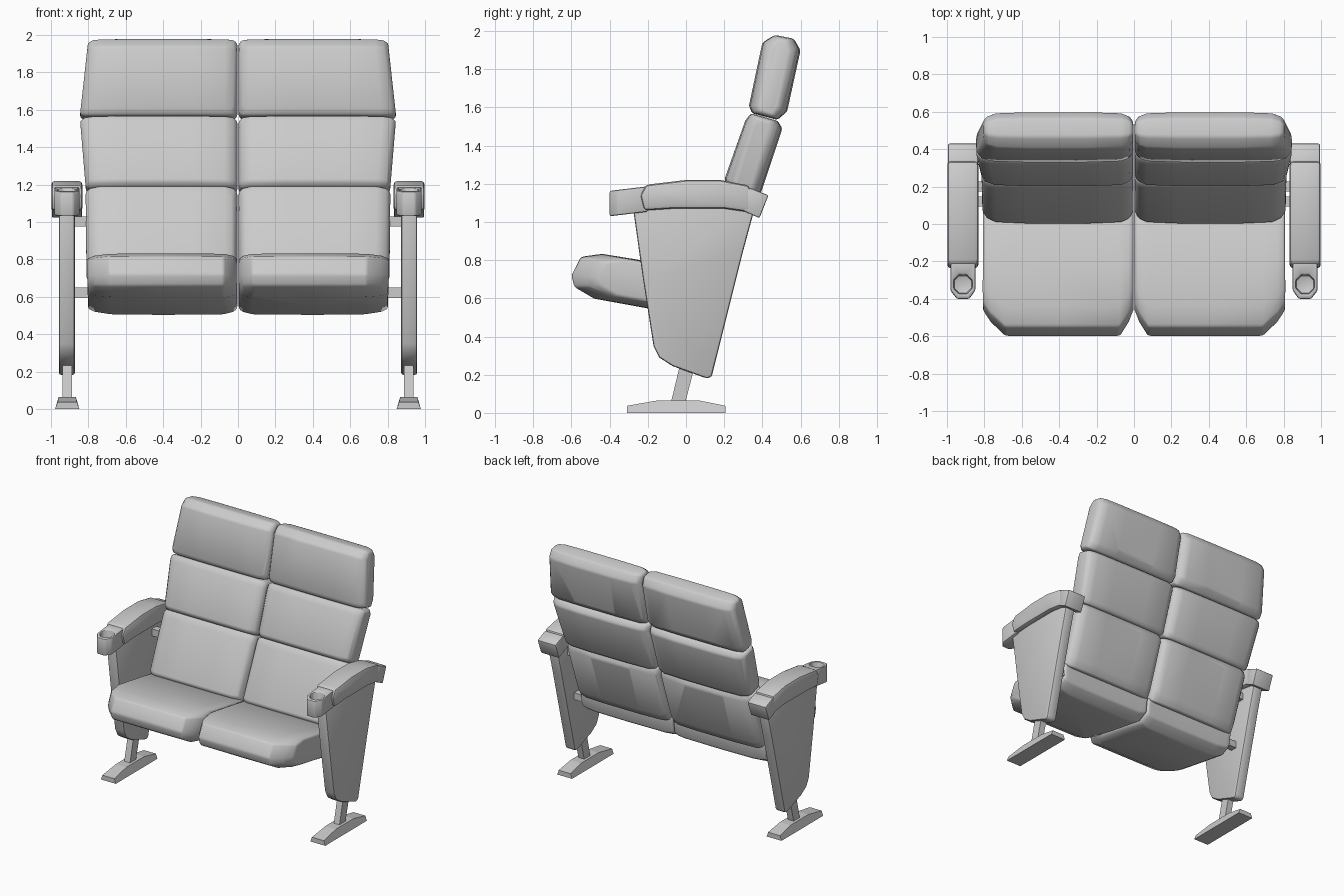
import bpy, bmesh, math
from mathutils import Vector

if "Cube" in bpy.data.objects:
    bpy.data.objects.remove(bpy.data.objects["Cube"])


def make(name, bm, smooth=35):
    bmesh.ops.recalc_face_normals(bm, faces=bm.faces)
    me = bpy.data.meshes.new(name)
    bm.to_mesh(me)
    bm.free()
    ob = bpy.data.objects.new(name, me)
    bpy.context.collection.objects.link(ob)
    ob["smooth"] = smooth
    return ob


def skin(bm, rings):
    """Join matching rings of points and cap both ends."""
    vs = [[bm.verts.new(p) for p in r] for r in rings]
    n = len(vs[0])
    for a, b in zip(vs, vs[1:]):
        for i in range(n):
            j = (i + 1) % n
            bm.faces.new((a[i], a[j], b[j], b[i]))
    bm.faces.new(vs[0])
    bm.faces.new(vs[-1])


def finish(ob, bevel=0, segments=2, cutter=None):
    """Apply cut, bevel and mirror across x = 0, then shade."""
    bpy.ops.object.select_all(action='DESELECT')
    bpy.context.view_layer.objects.active = ob
    ob.select_set(True)
    if cutter:
        m = ob.modifiers.new("cut", 'BOOLEAN')
        m.operation, m.object, m.solver = 'DIFFERENCE', cutter, 'EXACT'
    if bevel:
        m = ob.modifiers.new("bevel", 'BEVEL')
        m.width, m.segments = bevel, segments
        m.limit_method, m.angle_limit = 'ANGLE', math.radians(35)
    m = ob.modifiers.new("mirror", 'MIRROR')
    m.use_clip = False
    m.use_mirror_merge = False
    for m in list(ob.modifiers):
        bpy.ops.object.modifier_apply(modifier=m.name)
    if ob["smooth"]:
        bpy.ops.object.shade_smooth_by_angle(angle=math.radians(ob["smooth"]))
    if cutter:
        bpy.data.objects.remove(cutter)


def prism(name, prof, x0, x1, smooth=35):
    bm = bmesh.new()
    skin(bm, [[(x, y, z) for y, z in prof] for x in (x0, x1)])
    return make(name, bm, smooth)


def cushion(name, prof, angle, slices, outer, pivot=None):
    """Loft a y-z profile across x; slices = (fraction, thickness, length).
    outer = ((z, x), (z, x)) gives the sloping outer edge."""
    pts = [Vector(p) for p in prof]
    c = Vector(pivot) if pivot else sum(pts, Vector((0, 0))) / len(pts)
    a = math.radians(angle)
    u = Vector((math.sin(a), math.cos(a)))
    v = Vector((u.y, -u.x))
    (za, xa), (zb, xb) = outer
    rings = []
    for f, sv, su in slices:
        ring = []
        for p in pts:
            q = c + u * ((p - c).dot(u) * su) + v * ((p - c).dot(v) * sv)
            w = xa + (xb - xa) * (q.y - za) / (zb - za)
            ring.append((0.004 + f * (w - 0.004), q.x, q.y))
        rings.append(ring)
    bm = bmesh.new()
    skin(bm, rings)
    finish(make(name, bm, 60), 0.012)


# Back cushions: headrest, middle, lower
back = [(0, .5, .92), (.025, .78, .98), (.08, .94, 1), (.3, 1, 1),
        (.7, 1, 1), (.91, .94, 1), (.97, .78, .98), (1, .5, .92)]
cushion("headrest_cushions",
        [(.345, 1.57), (.33, 1.61), (.40, 1.94), (.465, 1.98), (.565, 1.96),
         (.60, 1.90), (.53, 1.58), (.48, 1.535)],
        11.7, back, ((1.57, .845), (1.98, .80)))
cushion("middle_back_cushions",
        [(.20, 1.22), (.31, 1.53), (.34, 1.57), (.48, 1.53), (.505, 1.49),
         (.395, 1.16), (.37, 1.13), (.22, 1.185)],
        18, back, ((1.19, .815), (1.55, .845)))
cushion("lower_back_cushions",
        [(.0, .78), (.18, 1.15), (.21, 1.195), (.35, 1.14), (.365, 1.09),
         (.24, .72), (.20, .66), (.04, .71)],
        20, back, ((.7, .81), (1.19, .815)))

# Seat cushions
seat = [(0, .82, .82), (.03, .93, .90), (.09, 1, 1), (.5, 1.02, 1),
        (.85, 1, 1), (.95, .93, .90), (1, .82, .82)]
cushion("seat_cushions",
        [(-.55, .815), (-.44, .83), (-.25, .80), (.10, .745), (.17, .69),
         (.15, .55), (.06, .505), (-.20, .55), (-.48, .60), (-.585, .66),
         (-.60, .72)],
        90, seat, ((.5, .80), (.83, .81)), pivot=(.17, .68))

# Side panels
finish(prism("side_panels",
             [(-.28, 1.09), (.365, 1.09), (.30, .85), (.135, .19), (.11, .18),
              (-.07, .245), (-.14, .29), (-.17, .35), (-.225, .70)],
             .872, .958), .018)

# Armrest pads and rear ends
finish(prism("armrest_pads",
             [(-.24, 1.14), (-.21, 1.195), (0, 1.22), (.18, 1.22), (.335, 1.19),
              (.34, 1.05), (.20, 1.07), (-.07, 1.07), (-.22, 1.06)],
             .832, .998), .02)
finish(prism("armrest_rear_ends",
             [(.30, 1.06), (.32, 1.175), (.345, 1.175), (.432, 1.14), (.385, 1.02),
              (.33, 1.045)],
             .835, .995), .008)

# Cup holders with an eight-sided recess
plan = [(.848, -.20), (.848, -.355), (.880, -.40), (.948, -.40),
        (.982, -.355), (.982, -.20)]
bm = bmesh.new()
skin(bm, [[(x, y, z + .12 * (y + .4)) for x, y in plan] for z in (1.03, 1.163)])
cup = make("cup_holders", bm)
bm = bmesh.new()
skin(bm, [[(.915 + .052 * math.cos((i + .5) * math.pi / 4),
            -.322 + .055 * math.sin((i + .5) * math.pi / 4), z)
           for i in range(8)] for z in (1.07, 1.3)])
cutter = make("cup_cutter", bm)
cutter.hide_render = True
finish(cup, .01, 2, cutter)

# Cross bars joining cushions to the side panels
for name, y, z in (("upper_bars", .20, 1.003), ("lower_bars", .12, .622)):
    h = .027
    finish(prism(name, [(y - h, z - h), (y + h, z - h), (y + h, z + h), (y - h, z + h)],
                 .74, .90, 0))

# Leg posts
finish(prism("leg_posts", [(-.08, .05), (-.005, .05), (.06, .30), (-.02, .30)],
             .888, .938, 0))

# Floor feet, tapered towards the top
half = [(-.31, 0, .065), (.207, 0, .065), (.207, .037, .052), (.07, .065, .046),
        (-.15, .065, .046), (-.31, .037, .052)]
bm = bmesh.new()
skin(bm, [[(.913 + s * w, y, z) for y, z, w in half] for s in (-1, 1)])
finish(make("floor_feet", bm, 0))
